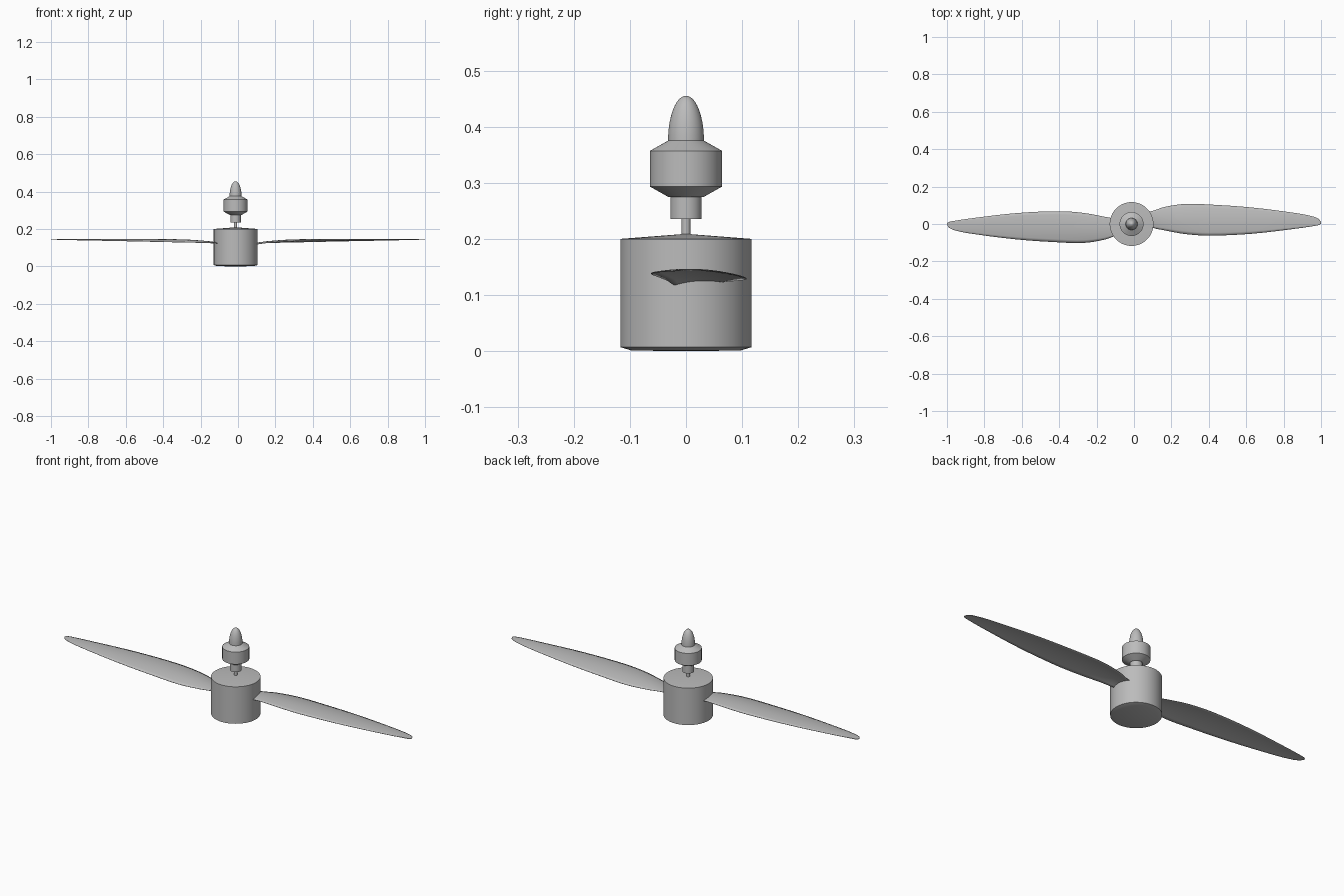
import bpy, bmesh, math
from mathutils import Vector, Matrix

cube = bpy.data.objects.get("Cube")
if cube:
    bpy.data.objects.remove(cube, do_unlink=True)

AXIS_X = -0.013

grey = bpy.data.materials.new("plain grey")
grey.use_nodes = True
colour = (0.5, 0.5, 0.5, 1)
grey.diffuse_color = colour
grey.node_tree.nodes["Principled BSDF"].inputs["Base Color"].default_value = colour


def finish(bm, name):
    bmesh.ops.recalc_face_normals(bm, faces=bm.faces)
    mesh = bpy.data.meshes.new(name)
    bm.to_mesh(mesh)
    bm.free()
    mesh.materials.append(grey)
    ob = bpy.data.objects.new(name, mesh)
    bpy.context.collection.objects.link(ob)
    bpy.ops.object.select_all(action='DESELECT')
    ob.select_set(True)
    bpy.context.view_layer.objects.active = ob
    bpy.ops.object.shade_smooth_by_angle(angle=math.radians(22))
    return ob


def lathe(name, profile, steps=64):
    """Revolve (radius, height) points about the motor axis."""
    bm = bmesh.new()
    verts = [bm.verts.new((r, 0, z)) for r, z in profile]
    edges = [bm.edges.new(pair) for pair in zip(verts, verts[1:])]
    bmesh.ops.spin(bm, geom=verts + edges, cent=(0, 0, 0), axis=(0, 0, 1),
                   angle=math.tau, steps=steps)
    bmesh.ops.remove_doubles(bm, verts=bm.verts, dist=0.0001)
    bmesh.ops.translate(bm, verts=bm.verts, vec=(AXIS_X, 0, 0))
    return finish(bm, name)


# Motor body, shaft, collar and nose
lathe("motor_body", [(0, 0), (0.097, 0.001), (0.117, 0.007), (0.117, 0.2), (0, 0.209)])
lathe("shaft", [(0, 0.2), (0.008, 0.2), (0.008, 0.24), (0, 0.24)], 24)
lathe("collar", [(0, 0.235), (0.028, 0.235), (0.028, 0.275), (0.032, 0.275),
                 (0.064, 0.293), (0.064, 0.357), (0.032, 0.375), (0, 0.375)])
ogive = [(0.032 * math.cos(a), 0.375 + 0.08 * math.sin(a))
         for a in (math.pi / 2 * i / 14 for i in range(14))]
lathe("nose_cone", [(0, 0.375)] + ogive + [(0, 0.455)], 48)

# Blade stations: x, back edge y and z, front edge y and z, camber
STATIONS = [
    (0.06, 0.062, 0.123, 0.00, 0.116, 0.003),
    (0.10, 0.070, 0.124, -0.02, 0.118, 0.005),
    (0.16, 0.090, 0.126, -0.033, 0.126, 0.008),
    (0.27, 0.107, 0.128, -0.053, 0.134, 0.011),
    (0.40, 0.104, 0.131, -0.062, 0.138, 0.010),
    (0.63, 0.088, 0.136, -0.052, 0.141, 0.007),
    (0.88, 0.056, 0.141, -0.023, 0.143, 0.003),
    (0.96, 0.039, 0.143, -0.011, 0.144, 0.001),
    (0.99, 0.025, 0.144, -0.005, 0.144, 0),
    (1.00, 0.010, 0.144, 0.002, 0.144, 0),
]


def smooth_rows(rows, parts=4):
    """Pass a smooth curve through the stations."""
    pts = [Vector(r) for r in rows]
    out = []
    for i in range(len(pts) - 1):
        b, c = pts[i], pts[i + 1]
        a, d = pts[max(i - 1, 0)], pts[min(i + 2, len(pts) - 1)]
        # slopes with respect to the span, so uneven stations stay smooth
        span = c[0] - b[0]
        m = (c - a) * (span / (c[0] - a[0]))
        n = (d - b) * (span / (d[0] - b[0]))
        for k in range(parts):
            t = k / parts
            out.append(b * (2 * t**3 - 3 * t**2 + 1) + m * (t**3 - 2 * t**2 + t)
                       + c * (3 * t**2 - 2 * t**3) + n * (t**3 - t**2))
    return out + [pts[-1]]


def blade(name, turn):
    bm = bmesh.new()
    rows = []
    for x, yb, zb, yf, zf, camber in smooth_rows(STATIONS):
        row = []
        for j in range(11):
            t = j / 10
            z = zb + (zf - zb) * t + camber * 4 * t * (1 - t)
            row.append(bm.verts.new((x, yb + (yf - yb) * t, z)))
        rows.append(row)
    for r, s in zip(rows, rows[1:]):
        for j in range(10):
            bm.faces.new((r[j], r[j + 1], s[j + 1], s[j]))
    bmesh.ops.rotate(bm, verts=bm.verts, cent=(0, 0.003, 0),
                     matrix=Matrix.Rotation(turn, 3, 'Z'))
    ob = finish(bm, name)
    skin = ob.modifiers.new("thickness", 'SOLIDIFY')
    skin.thickness = 0.002
    skin.offset = 0
    return ob


# Two blades, half a turn apart
blade("left_blade", 0)
blade("right_blade", math.pi)
